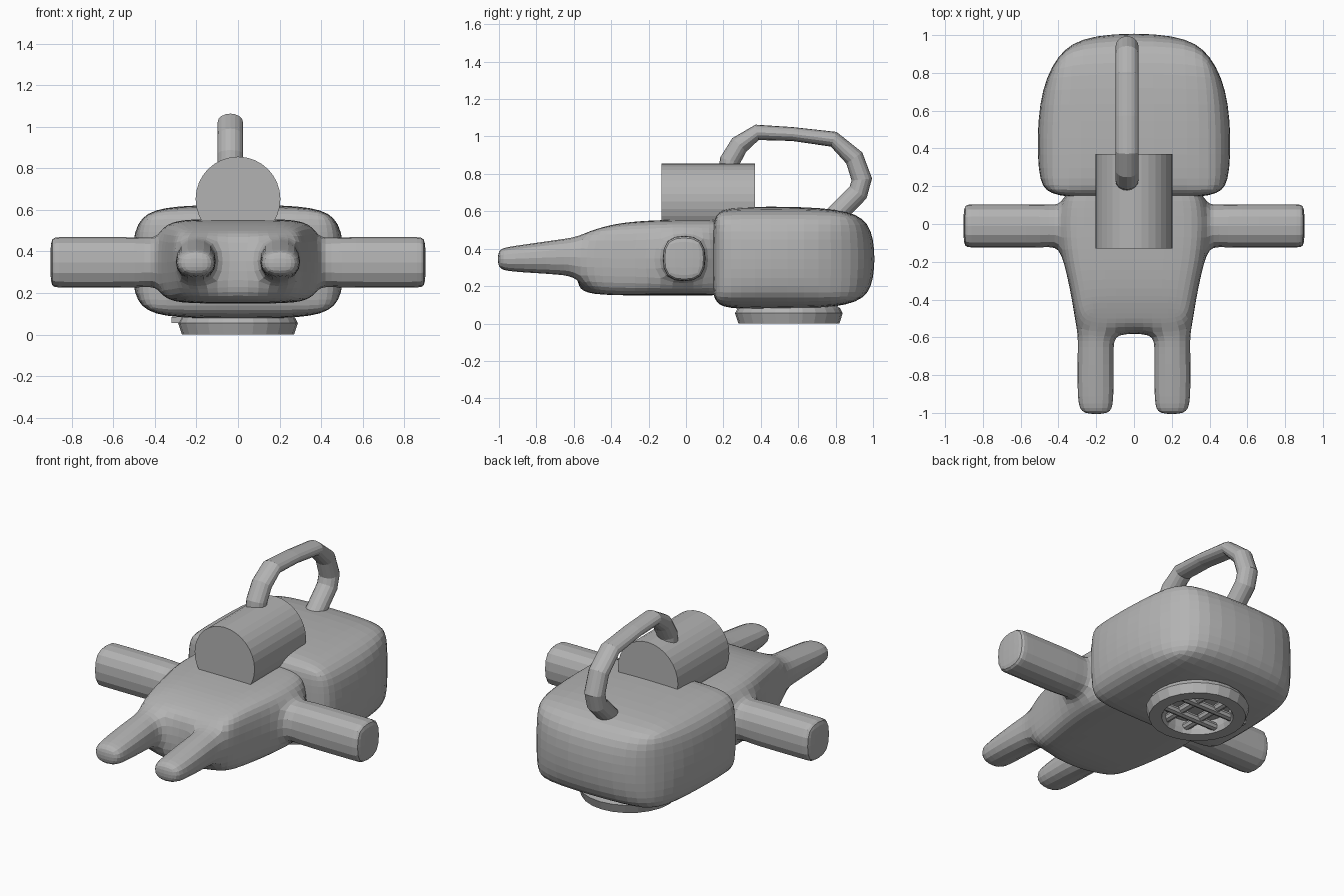
import bpy, bmesh, math
from mathutils import Vector, Matrix

if "Cube" in bpy.data.objects:
    bpy.data.objects.remove(bpy.data.objects["Cube"])

grey = bpy.data.materials.new("plain_grey")
grey.diffuse_color = (0.45, 0.45, 0.45, 1)
grey.use_nodes = True
grey.node_tree.nodes["Principled BSDF"].inputs["Base Color"].default_value = grey.diffuse_color


def finish(name, bm):
    bmesh.ops.recalc_face_normals(bm, faces=bm.faces)
    me = bpy.data.meshes.new(name)
    bm.to_mesh(me)
    bm.free()
    me.materials.append(grey)
    ob = bpy.data.objects.new(name, me)
    bpy.context.collection.objects.link(ob)
    return ob


def block_cage(name, X, Y, Z, filled, move, crease):
    """Boundary of filled grid cells, reshaped by move() and subdivided."""
    bm = bmesh.new()
    layer = bm.edges.layers.float.new("crease_edge")
    verts = {}

    def vert(key):
        if key not in verts:
            i, j, k = key
            verts[key] = bm.verts.new(move(i, j, k, X[i], Y[j], Z[k]))
        return verts[key]

    def inside(c):
        return all(0 <= c[a] < len((X, Y, Z)[a]) - 1 for a in range(3)) and filled(*c)

    for i in range(len(X) - 1):
        for j in range(len(Y) - 1):
            for k in range(len(Z) - 1):
                c = (i, j, k)
                if not inside(c):
                    continue
                for a in range(3):
                    for side in (0, 1):
                        n = list(c)
                        n[a] += 2 * side - 1
                        if inside(n):
                            continue
                        quad = []
                        for u, v in ((0, 0), (1, 0), (1, 1), (0, 1)):
                            p = list(c)
                            p[a] += side
                            p[(a + 1) % 3] += u
                            p[(a + 2) % 3] += v
                            quad.append(vert(tuple(p)))
                        bm.faces.new(quad if side else quad[::-1])
    for e in bm.edges:
        e[layer] = crease(e.verts[0].co, e.verts[1].co)
    ob = finish(name, bm)
    sub = ob.modifiers.new("round", 'SUBSURF')
    sub.levels = sub.render_levels = 2
    return ob


# Head: big rounded block, much rounder at the back
def head_shape(i, j, k, x, y, z):
    ex, ey, ez = i in (0, 3), j in (0, 3), k in (0, 3)
    if ex + ey + ez >= 2:
        if ex:
            x *= 0.8 if j == 3 else 0.89
        if ey:
            y = 0.55 + (y - 0.55) * (0.78 if j == 3 else 0.96)
        if ez:
            z = 0.35 + (z - 0.35) * 0.89
    elif j == 3:
        y = 1.015
    if j == 3 and ez and not ex:
        y = 0.94
    return x, y, z


block_cage("head", [-0.515, -0.25, 0.25, 0.515], [0.135, 0.24, 0.66, 1.0],
           [0.073, 0.22, 0.47, 0.627], lambda *c: True, head_shape, lambda a, b: 0)

# Body with arms and legs grown out of the torso
X = [-0.905, -0.87, -0.45, -0.36, -0.1, 0.1, 0.36, 0.45, 0.87, 0.905]
Y = [-1.01, -0.95, -0.66, -0.57, -0.42, -0.13, 0.11, 0.2]
Z = [0.15, 0.22, 0.475, 0.555]
HALF_WIDTH = [0.28, 0.308, 0.305, 0.305, 0.325, 0.385, 0.385, 0.345]
LEG_Z = [(0.29, 0.4), (0.272, 0.416), (0.255, 0.458)]


def body_cells(i, j, k):
    torso = 3 <= i <= 5 and j >= 3
    leg = i in (3, 5) and j < 3 and k == 1
    arm = (i < 3 or i > 5) and j == 5 and k == 1
    return torso or leg or arm


def body_shape(i, j, k, x, y, z):
    if i in (3, 6):
        x = math.copysign(HALF_WIDTH[j] - (0.045 if k in (0, 3) else 0), x)
    elif i in (4, 5) and j == 0:
        x *= 1.2
    if j < 3:
        z = LEG_Z[j][k - 1]
    elif j == 3:
        # belly front curves back at the sides, top slopes into the legs
        z = (0.165, 0.235, 0.475, 0.505)[k]
        y = (-0.57, -0.585, -0.57, -0.48)[k]
        if k == 0 and i in (3, 6):
            y = -0.47
    elif j == 4 and k == 3:
        z, y = 0.54, -0.36
    return x, y, z


def limb_crease(a, b):
    if min(abs(a.x), abs(b.x)) > 0.44:
        return 0.2
    return 0.12 if max(a.y, b.y) < -0.6 else 0


block_cage("body", X, Y, Z, body_cells, body_shape, limb_crease)

# Air tank lying on the back
bm = bmesh.new()
bmesh.ops.create_cone(bm, cap_ends=True, segments=32, radius1=0.204, radius2=0.204, depth=0.5,
                      matrix=Matrix.Translation((0, 0.12, 0.652)) @ Matrix.Rotation(math.pi / 2, 4, 'X'))
finish("air_tank", bm)

# Hose from the tank to the head: (y, z, half thickness)
path = [(0.225, 0.78, 0.056), (0.235, 0.87, 0.055), (0.285, 0.955, 0.052), (0.38, 1.022, 0.042),
        (0.57, 1.013, 0.037), (0.79, 0.985, 0.042), (0.9, 0.885, 0.052), (0.94, 0.77, 0.055),
        (0.92, 0.70, 0.055), (0.83, 0.61, 0.055), (0.78, 0.56, 0.055)]
bm = bmesh.new()
rings, N = [], 16
for n, (y, z, t) in enumerate(path):
    a, b = path[max(n - 1, 0)], path[min(n + 1, len(path) - 1)]
    d = Vector((0, b[0] - a[0], b[1] - a[1])).normalized()
    up = Vector((0, -d.z, d.y))
    rings.append([bm.verts.new(Vector((-0.037, y, z)) + up * t * math.sin(2 * math.pi * s / N)
                               + Vector((0.061, 0, 0)) * math.cos(2 * math.pi * s / N))
                  for s in range(N)])
for r, q in zip(rings, rings[1:]):
    for s in range(N):
        bm.faces.new((r[s], r[(s + 1) % N], q[(s + 1) % N], q[s]))
bm.faces.new(rings[0])
bm.faces.new(rings[-1])
finish("air_hose", bm)

# Face port ring under the head
profile = [(0.25, 0.1), (0.275, 0.08), (0.288, 0.055), (0.27, 0.0), (0.2, 0.0), (0.19, 0.03), (0.19, 0.1)]
bm = bmesh.new()
N = 24
loops = [[bm.verts.new((r * math.cos(2 * math.pi * s / N), 0.55 + r * math.sin(2 * math.pi * s / N), z))
          for s in range(N)] for r, z in profile]
for r, q in zip(loops, loops[1:] + loops[:1]):
    for s in range(N):
        bm.faces.new((r[s], r[(s + 1) % N], q[(s + 1) % N], q[s]))
finish("port_ring", bm)

# Crossed guard bars inside the ring
bm = bmesh.new()
for off in (-0.07, 0.07):
    length = 2 * math.sqrt(0.2 ** 2 - off ** 2)
    for axis, pos in (('Y', (0, 0.55 + off, 0.035)), ('X', (off, 0.55, 0.045))):
        bmesh.ops.create_cone(bm, cap_ends=True, segments=8, radius1=0.024, radius2=0.024, depth=length,
                              matrix=Matrix.Translation(pos) @ Matrix.Rotation(math.pi / 2, 4, axis))
finish("port_guard", bm)

# Small hinge tab beside the ring
bm = bmesh.new()
bmesh.ops.create_cube(bm, size=1, matrix=Matrix.Translation((-0.29, 0.55, 0.07)) @ Matrix.Diagonal((0.06, 0.08, 0.03, 1)))
finish("port_hinge", bm)
